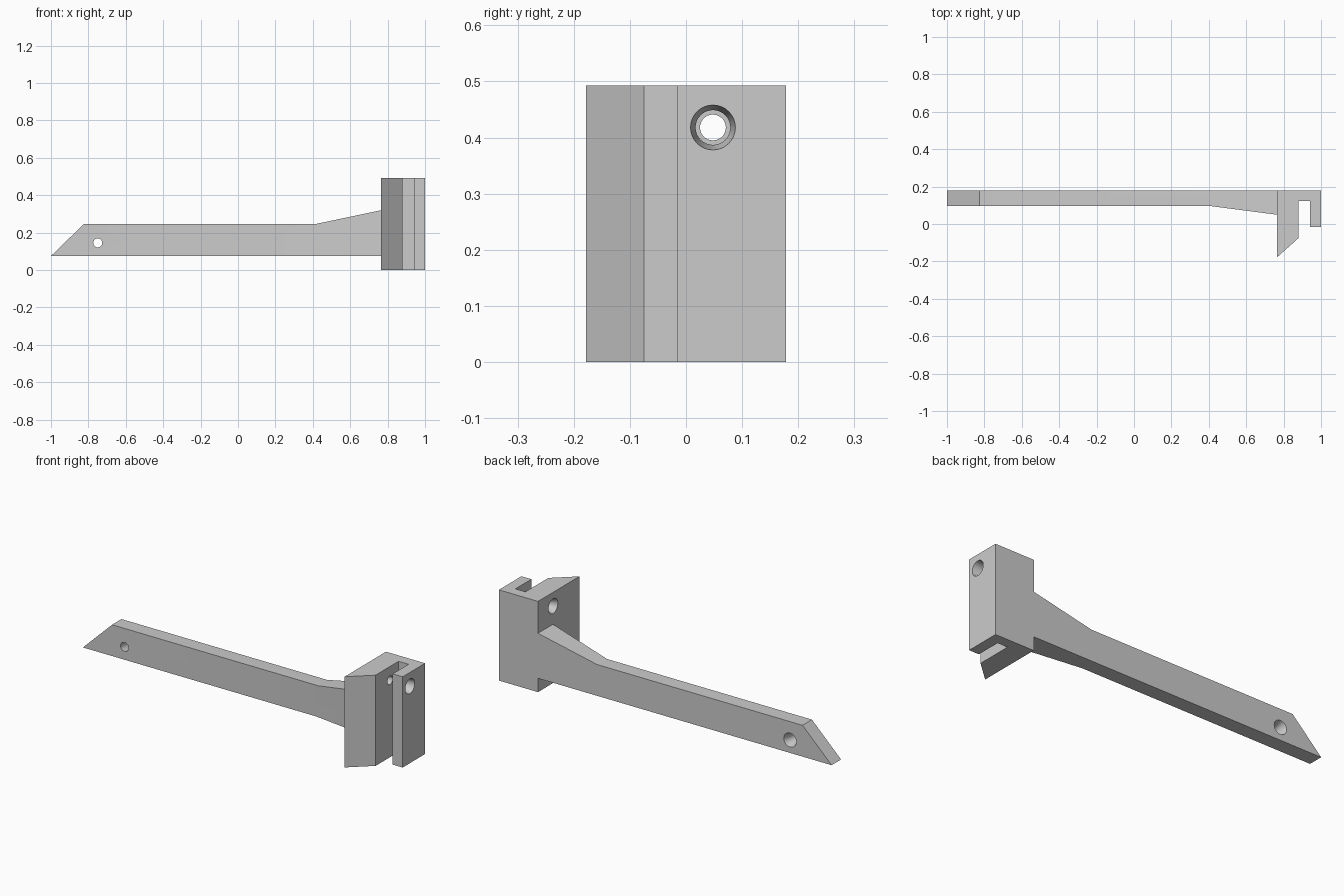
import bpy
import bmesh
from math import radians
from mathutils import Vector, Matrix

if "Cube" in bpy.data.objects:
    bpy.data.objects.remove(bpy.data.objects["Cube"])

grey = bpy.data.materials.new("plain grey")
grey.use_nodes = True
grey.diffuse_color = (0.6, 0.6, 0.6, 1)
grey.node_tree.nodes["Principled BSDF"].inputs["Base Color"].default_value = (0.6, 0.6, 0.6, 1)


def finish(bm, name):
    bmesh.ops.recalc_face_normals(bm, faces=bm.faces)
    mesh = bpy.data.meshes.new(name)
    bm.to_mesh(mesh)
    bm.free()
    mesh.materials.append(grey)
    obj = bpy.data.objects.new(name, mesh)
    bpy.context.collection.objects.link(obj)
    return obj


def prism(name, points, offset):
    """Extrude a flat outline by the given offset."""
    bm = bmesh.new()
    face = bm.faces.new([bm.verts.new(p) for p in points])
    ext = bmesh.ops.extrude_face_region(bm, geom=[face])
    moved = [v for v in ext["geom"] if isinstance(v, bmesh.types.BMVert)]
    bmesh.ops.translate(bm, verts=moved, vec=offset)
    return finish(bm, name)


def hole_cutter(name, origin, axis, profile, sides=32):
    """Turn (distance, radius) pairs around an axis."""
    bm = bmesh.new()
    rings = []
    for dist, radius in profile:
        ring = bmesh.ops.create_circle(bm, segments=sides, radius=radius,
                                       matrix=Matrix.Translation((0, 0, dist)))
        rings.append(ring["verts"])
    for a, b in zip(rings, rings[1:]):
        for i in range(sides):
            j = (i + 1) % sides
            bm.faces.new((a[i], a[j], b[j], b[i]))
    bm.faces.new(rings[0])
    bm.faces.new(rings[-1])
    turn = Vector((0, 0, 1)).rotation_difference(Vector(axis)).to_matrix().to_4x4()
    bm.transform(Matrix.Translation(origin) @ turn)
    return finish(bm, name)


def combine(target, tool, operation):
    mod = target.modifiers.new(operation.lower(), "BOOLEAN")
    mod.operation = operation
    mod.solver = "EXACT"
    mod.object = tool
    bpy.context.view_layer.objects.active = target
    bpy.ops.object.modifier_apply(modifier=mod.name)
    bpy.data.objects.remove(tool)


BACK = 0.178

# Arm: side outline trimmed by the tapering plan outline
side = [(-1, .075), (.8, .075), (.8, .327), (.41, .245), (-.825, .245)]
arm = prism("arm", [(x, -.1, z) for x, z in side], (0, .4, 0))
plan = [(-1.1, .097), (.4, .097), (.8, .045), (.8, BACK), (-1.1, BACK)]
trim = prism("arm_plan", [(x, y, -.1) for x, y in plan], (0, 0, .8))
combine(arm, trim, "INTERSECT")

# Slotted mounting block with a bevelled tooth
outline = [(.765, BACK), (.765, -.178), (.88, -.075), (.88, .122),
           (.94, .122), (.94, -.015), (1, -.015), (1, BACK)]
bracket = prism("slotted_bracket", [(x, y, 0) for x, y in outline], (0, 0, .493))
combine(bracket, arm, "UNION")

# Countersunk hole at the arm tip, wide at the back
combine(bracket, hole_cutter("tip_hole", (-.75, BACK, .145), (0, -1, 0),
        [(-.01, .038), (0, .038), (.04, .024), (.12, .024)]), "DIFFERENCE")

# Cross hole through the tooth, wide on the arm side
combine(bracket, hole_cutter("tooth_hole", (.765, .048, .418), (1, 0, 0),
        [(-.01, .04), (0, .04), (.045, .023), (.14, .023)]), "DIFFERENCE")

# Tapered hole in the outer plate
combine(bracket, hole_cutter("plate_hole", (1, .048, .418), (-1, 0, 0),
        [(-.01, .04), (0, .04), (.06, .031), (.08, .031)]), "DIFFERENCE")

bpy.ops.object.select_all(action="DESELECT")
bracket.select_set(True)
bpy.context.view_layer.objects.active = bracket
bpy.ops.object.shade_smooth_by_angle(angle=radians(20))
